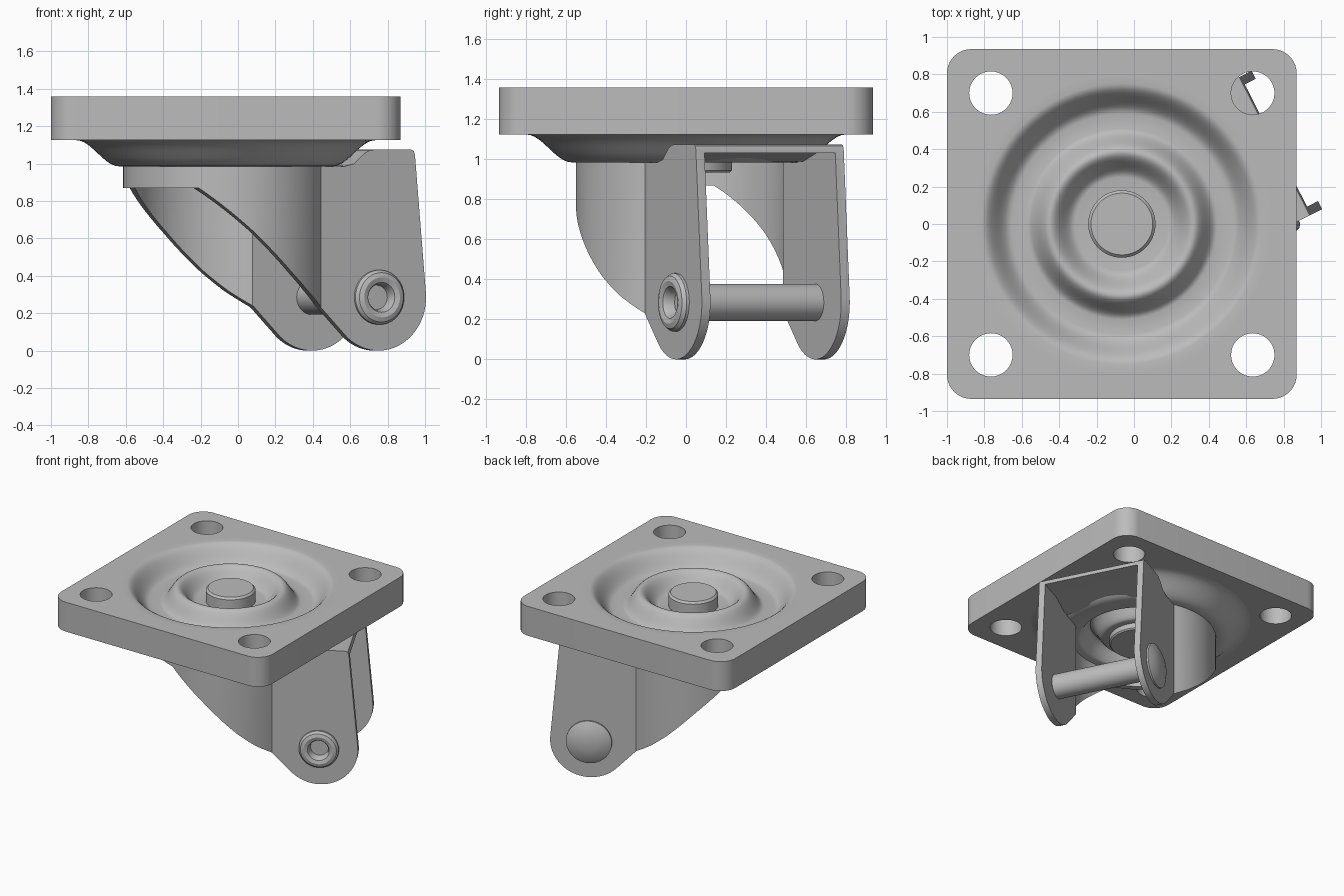
import bpy, bmesh, math
from mathutils import Matrix, Vector

cube = bpy.data.objects.get("Cube")
if cube:
    bpy.data.objects.remove(cube, do_unlink=True)

steel = bpy.data.materials.new("grey_steel")
steel.use_nodes = True
GREY = (0.5, 0.5, 0.5, 1)
steel.diffuse_color = GREY
steel.node_tree.nodes["Principled BSDF"].inputs["Base Color"].default_value = GREY

CENTER = Matrix.Translation((-0.065, 0, 0))
SWIVEL = CENTER @ Matrix.Rotation(math.radians(27), 4, 'Z')
AXLE_U, AXLE_Z = 0.705, 0.285


def finish(name, bm):
    bmesh.ops.recalc_face_normals(bm, faces=bm.faces)
    mesh = bpy.data.meshes.new(name)
    bm.to_mesh(mesh)
    bm.free()
    mesh.materials.append(steel)
    obj = bpy.data.objects.new(name, mesh)
    bpy.context.collection.objects.link(obj)
    return obj


def prism(name, outline, lo, hi, axis='Z'):
    """Extrude a flat outline along Z, or an (x, z) outline along Y."""
    place = (lambda a, b, h: (a, b, h)) if axis == 'Z' else (lambda a, b, h: (a, h, b))
    bm = bmesh.new()
    rings = [[bm.verts.new(place(a, b, h)) for a, b in outline] for h in (lo, hi)]
    n = len(outline)
    for ring in rings:
        bm.faces.new(ring)
    for i in range(n):
        j = (i + 1) % n
        bm.faces.new((rings[0][i], rings[0][j], rings[1][j], rings[1][i]))
    return finish(name, bm)


def lathe(name, profile, closed=False, steps=72):
    """Revolve (radius, height) points around Z."""
    bm = bmesh.new()
    verts = [bm.verts.new((r, 0, z)) for r, z in profile]
    pairs = list(zip(verts, verts[1:]))
    if closed:
        pairs.append((verts[-1], verts[0]))
    edges = [bm.edges.new(p) for p in pairs]
    bmesh.ops.spin(bm, geom=verts + edges, cent=(0, 0, 0), axis=(0, 0, 1),
                   angle=math.tau, steps=steps)
    bmesh.ops.remove_doubles(bm, verts=bm.verts, dist=1e-5)
    return finish(name, bm)


def arc(cx, cy, r, start, end, n):
    angles = [math.radians(start + (end - start) * i / n) for i in range(n + 1)]
    return [(cx + r * math.cos(a), cy + r * math.sin(a)) for a in angles]


def wave(keys, n=10):
    """Ease smoothly between key points of a stamped profile."""
    pts = [keys[0]]
    for (r0, z0), (r1, z1) in zip(keys, keys[1:]):
        count = n if z0 != z1 else 1
        for i in range(1, count + 1):
            t = i / count
            s = (1 - math.cos(math.pi * t)) / 2
            pts.append((r0 + (r1 - r0) * t, z0 + (z1 - z0) * s))
    return pts


def boolean(obj, cutter, operation):
    mod = obj.modifiers.new("cut", 'BOOLEAN')
    mod.operation, mod.solver, mod.object = operation, 'EXACT', cutter
    bpy.context.view_layer.objects.active = obj
    bpy.ops.object.modifier_apply(modifier=mod.name)
    bpy.data.objects.remove(cutter, do_unlink=True)


def smooth(obj, matrix):
    obj.data.transform(matrix)
    bpy.ops.object.select_all(action='DESELECT')
    obj.select_set(True)
    bpy.context.view_layer.objects.active = obj
    bpy.ops.object.shade_smooth_by_angle(angle=math.radians(32))


# Mounting plate with rounded corners, bolt holes and a central opening
HALF, CORNER = 0.935, 0.13
outline = []
for k, (sx, sy) in enumerate([(1, 1), (-1, 1), (-1, -1), (1, -1)]):
    outline += arc(sx * (HALF - CORNER), sy * (HALF - CORNER), CORNER, 90 * k, 90 * k + 90, 10)
plate = prism("mounting_plate", outline, 1.125, 1.36)
for sx in (-1, 1):
    for sy in (-1, 1):
        hole = prism("hole_cutter", arc(0.7 * sx, 0.7 * sy, 0.116, 0, 350, 35), 1, 1.5)
        boolean(plate, hole, 'DIFFERENCE')
boolean(plate, prism("opening_cutter", arc(0, 0, 0.8, 0, 355, 71), 1, 1.5), 'DIFFERENCE')
smooth(plate, CENTER)

# Stamped swivel raceway filling the opening
top = wave([(0.8, 1.36), (0.75, 1.36), (0.59, 1.22), (0.51, 1.22),
            (0.385, 1.345), (0.25, 1.23), (0.1, 1.23)])
bottom = wave([(0.8, 1.125), (0.57, 0.985), (0.46, 0.985),
               (0.37, 1.1), (0.27, 0.985), (0.1, 0.985)])
smooth(lathe("swivel_raceway", top + bottom[::-1], closed=True), CENTER)

# King pin through the raceway
smooth(lathe("king_pin", [(0, 0.935), (0.22, 0.935), (0.23, 0.945), (0.23, 0.99), (0.18, 1.0),
                          (0.18, 1.32), (0.165, 1.335), (0, 1.335)]), CENTER)


# Fork: side profile trimmed to a rounded channel, then hollowed
def channel(radius, half_width):
    a = math.degrees(math.asin(half_width / radius))
    return arc(0, 0, radius, a, 360 - a, 60) + [(1.3, -half_width), (1.3, half_width)]


side = [(-0.6, 0.985), (-0.6, 0.87), (-0.37, 0.87), (-0.24, 0.755), (-0.1, 0.63),
        (0.01, 0.525), (0.122, 0.42), (0.24, 0.32), (0.355, 0.235)]
side += arc(AXLE_U, AXLE_Z, AXLE_Z, 228, 365, 30)
side += [(0.923, 1.05), (0.916, 1.068), (0.9, 1.075), (0.68, 1.075), (0.65, 1.07),
         (0.62, 1.055), (0.56, 1.0), (0.5, 0.985)]
fork = prism("fork", side, -0.7, 0.7, 'Y')
boolean(fork, prism("outer_trim", channel(0.55, 0.415), -0.2, 1.3), 'INTERSECT')
inner = prism("inner_cutter", channel(0.505, 0.367), -0.2, 1.3)
roof = [(-0.7, -0.1), (1.2, -0.1), (1.2, 1.033), (0.72, 1.033), (0.57, 0.99), (-0.7, 0.99)]
boolean(inner, prism("roof_trim", roof, -0.7, 0.7, 'Y'), 'INTERSECT')
boolean(fork, inner, 'DIFFERENCE')
boolean(fork, prism("rivet_cutter", arc(AXLE_U, AXLE_Z, 0.088, 0, 350, 35), -0.6, -0.2, 'Y'),
        'DIFFERENCE')
smooth(fork, SWIVEL)

# Axle rivet: rolled hollow lip on one end, low dome on the other
axle = lathe("axle_rivet", [
    (0, -0.39), (0.065, -0.39), (0.07, -0.43), (0.08, -0.449), (0.107, -0.457),
    (0.132, -0.449), (0.146, -0.43), (0.146, -0.414), (0.093, -0.41), (0.093, 0.41),
    (0.168, 0.414), (0.168, 0.428), (0.12, 0.452), (0.06, 0.465), (0, 0.469)], steps=48)
smooth(axle, SWIVEL @ Matrix.Translation(Vector((AXLE_U, 0, AXLE_Z)))
       @ Matrix.Rotation(math.radians(-90), 4, 'X'))
